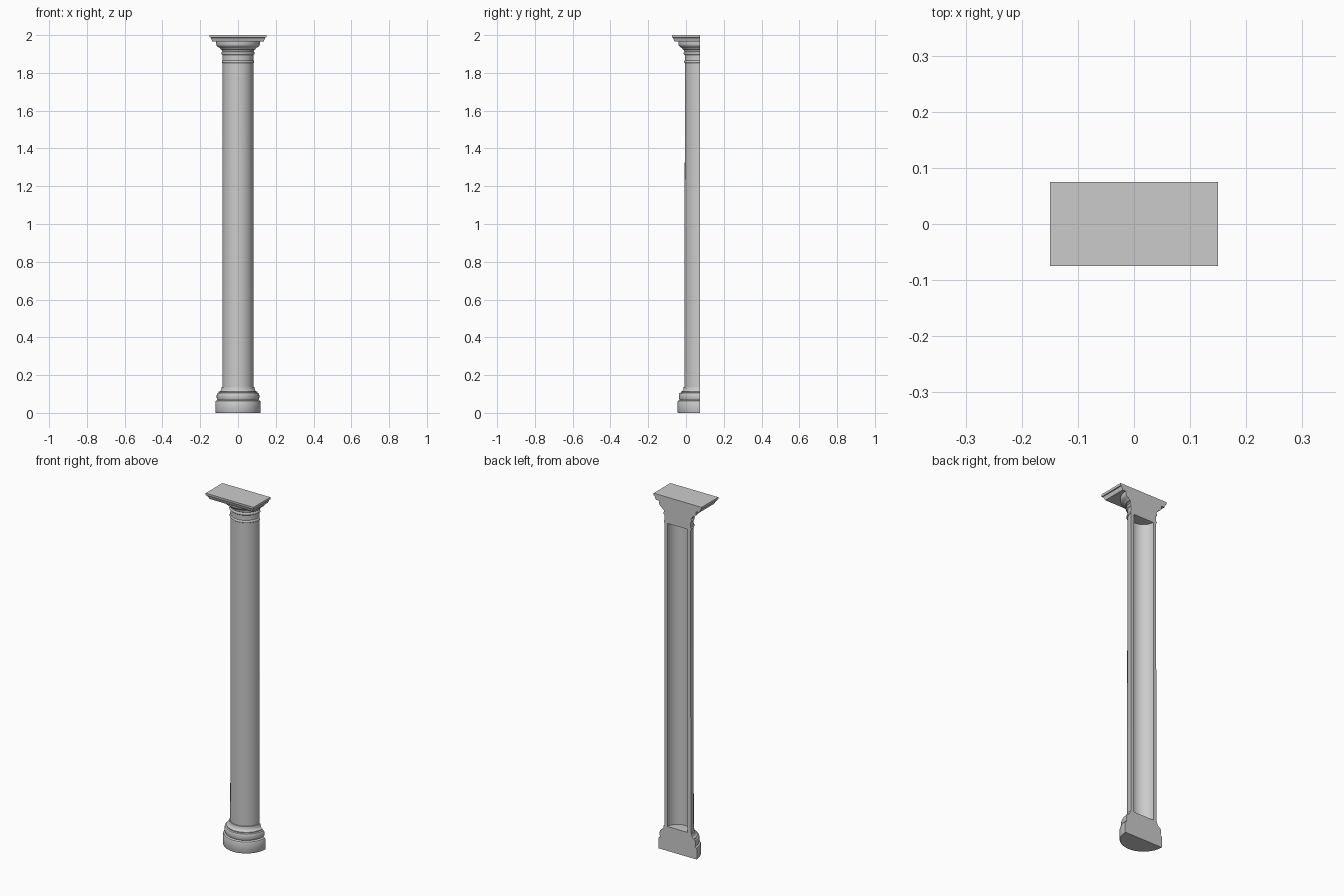
import bpy, bmesh, math

if "Cube" in bpy.data.objects:
    bpy.data.objects.remove(bpy.data.objects["Cube"])

BACK = 0.075   # flat back plane, also the column axis
SEG = 32


def half_circle(r):
    return [(-r * math.cos(math.pi * i / SEG), BACK - r * math.sin(math.pi * i / SEG))
            for i in range(SEG + 1)]


def half_square(r):
    return [(-r, BACK), (-r, BACK - r), (r, BACK - r), (r, BACK)]


def half_tube(r, inner=0.063):
    return half_circle(r) + half_circle(inner)[::-1]


def stack(name, outline, profile):
    """Closed solid from outlines of size r stacked at heights z."""
    bm = bmesh.new()
    rings = [[bm.verts.new((x, y, z)) for x, y in outline(r)] for r, z in profile]
    n = len(rings[0])
    for a, b in zip(rings, rings[1:]):
        for i in range(n):
            j = (i + 1) % n
            bm.faces.new((a[i], a[j], b[j], b[i]))
    bm.faces.new(rings[0][::-1])
    bm.faces.new(rings[-1])
    bmesh.ops.recalc_face_normals(bm, faces=bm.faces[:])
    mesh = bpy.data.meshes.new(name)
    bm.to_mesh(mesh)
    bm.free()
    ob = bpy.data.objects.new(name, mesh)
    bpy.context.collection.objects.link(ob)
    bpy.ops.object.select_all(action='DESELECT')
    ob.select_set(True)
    bpy.context.view_layer.objects.active = ob
    bpy.ops.object.shade_smooth_by_angle(angle=math.radians(32))
    return ob


def bulge(r, z0, z1, d, steps=8):
    """Half-round moulding profile."""
    return [(r + d * math.sin(math.pi * i / steps),
             (z0 + z1) / 2 - (z1 - z0) / 2 * math.cos(math.pi * i / steps))
            for i in range(steps + 1)]


# Base: round plinth, torus, scotia and fillet
stack("base", half_circle,
      [(0.118, 0), (0.12, 0.004), (0.12, 0.056), (0.117, 0.064), (0.111, 0.066)]
      + bulge(0.107, 0.068, 0.106, 0.006)
      + [(0.102, 0.107), (0.102, 0.112), (0.096, 0.114), (0.091, 0.12),
         (0.088, 0.128), (0.087, 0.137), (0.083, 0.138)])

# Shaft: hollow half tube, open at the back
stack("shaft", half_tube, [(0.083, 0.138), (0.082, 1.0), (0.081, 1.852)])

# Capital: astragal, neck, ring and flaring echinus
stack("capital", half_circle,
      bulge(0.081, 1.852, 1.866, 0.005)
      + [(0.081, 1.868), (0.081, 1.894)]
      + bulge(0.083, 1.896, 1.912, 0.005)
      + [(0.085, 1.914), (0.086, 1.922), (0.092, 1.924), (0.094, 1.929),
         (0.1, 1.934), (0.109, 1.939), (0.114, 1.945), (0.116, 1.952),
         (0.116, 1.966)])

# Abacus: half-square slab with a moulded edge
stack("abacus", half_square,
      [(0.136, 1.966), (0.138, 1.972), (0.142, 1.98), (0.144, 1.986),
       (0.149, 1.987), (0.15, 1.99), (0.15, 2.0)])
